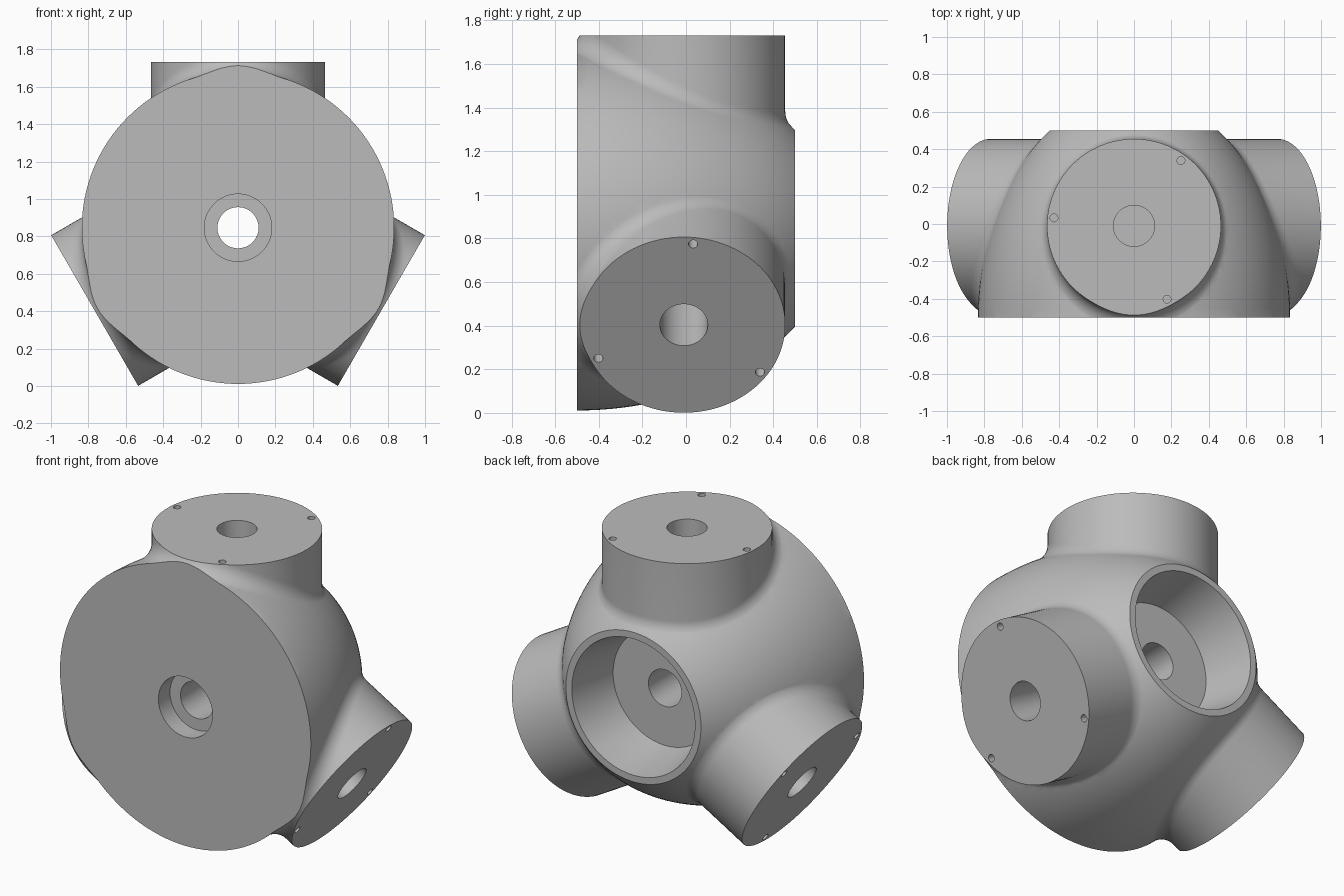
import bpy, bmesh, math
from mathutils import Matrix, Vector

if "Cube" in bpy.data.objects:
    bpy.data.objects.remove(bpy.data.objects["Cube"], do_unlink=True)

CENTRE = Matrix.Translation((0, 0, 0.846))
A, B, DOME_Y = 0.835, 1.187, -0.5        # dome half axes and its centre along y
ARM_R, ARM_Y, ARM_END = 0.465, -0.01, 0.885
FILLET, SINK = 0.1, 0.001
SEG = 96
ARM_TURNS = [CENTRE @ Matrix.Rotation(math.radians(120 * k), 4, 'Y') for k in range(3)]
ALONG_Y = CENTRE @ Matrix.Rotation(-math.pi / 2, 4, 'X')


def add_rings(bm, rings, matrix):
    """Skin a stack of point rings into a closed solid."""
    loops = [[bm.verts.new(matrix @ Vector(p)) for p in ring] for ring in rings]
    n = len(loops[0])
    for low, high in zip(loops, loops[1:]):
        for i in range(n):
            j = (i + 1) % n
            bm.faces.new((low[i], low[j], high[j], high[i]))
    bm.faces.new(loops[0])
    bm.faces.new(loops[-1])


def circle(r, h, seg=SEG, cx=0.0, cy=0.0):
    turn = 2 * math.pi / seg
    return [(cx + r * math.cos(i * turn), cy + r * math.sin(i * turn), h) for i in range(seg)]


def make_object(name, bm):
    bmesh.ops.recalc_face_normals(bm, faces=bm.faces)
    mesh = bpy.data.meshes.new(name)
    bm.to_mesh(mesh)
    bm.free()
    obj = bpy.data.objects.new(name, mesh)
    bpy.context.scene.collection.objects.link(obj)
    return obj


def combine(target, other, operation):
    other.hide_render = True
    mod = target.modifiers.new(operation, 'BOOLEAN')
    mod.operation, mod.solver, mod.object = operation, 'EXACT', other
    bpy.context.view_layer.objects.active = target
    bpy.ops.object.modifier_apply(modifier=mod.name)
    bpy.data.objects.remove(other, do_unlink=True)


def dome_normal(u):
    return Vector((math.cos(u) / A, math.sin(u) / B)).normalized()


def fillet_arc(t, steps=10):
    """Rolling-ball blend from the arm wall to the dome at angle t round the arm."""
    reach = FILLET - SINK
    x = (ARM_R + FILLET) * math.cos(t)
    y = ARM_Y + (ARM_R + FILLET) * math.sin(t)
    lo, hi = -math.pi / 2, math.pi / 2
    for _ in range(50):
        u = (lo + hi) / 2
        if B * math.sin(u) + reach * dome_normal(u).y < y - DOME_Y:
            lo = u
        else:
            hi = u
    n = dome_normal(u)
    rho = A * math.cos(u) + reach * n.x
    ball = Vector((x, y, math.sqrt(rho * rho - x * x)))
    normal = Vector((n.x * x / rho, n.y, n.x * ball.z / rho))
    start = Vector((-math.cos(t), -math.sin(t), 0))
    arc = [ball + FILLET * start.slerp(-normal, k / steps) for k in range(steps + 1)]
    return arc + [arc[-1] - 0.06 * normal]


# Domed body
bm = bmesh.new()
bmesh.ops.create_uvsphere(bm, u_segments=128, v_segments=72, radius=1)
bmesh.ops.transform(bm, verts=bm.verts, matrix=Matrix.Translation((0, DOME_Y, 0)) @ ALONG_Y
                    @ Matrix.Diagonal((A, A, B, 1)))
hub = make_object("hub_body", bm)

# Three arms with blended roots
for turn in ARM_TURNS:
    bm = bmesh.new()
    arcs = [fillet_arc(2 * math.pi * i / SEG) for i in range(SEG)]
    rings = [circle(ARM_R, 1.1, cy=ARM_Y)] + [list(r) for r in zip(*arcs)]
    rings.append(circle(ARM_R * 0.5, 0.1, cy=ARM_Y))
    add_rings(bm, rings, turn)
    combine(hub, make_object("arm", bm), 'UNION')

# Triangular prism trims the arm ends and the flat front and back
bm = bmesh.new()
corners = [Matrix.Rotation(math.radians(60 + 120 * k), 3, 'Y') for k in range(3)]
add_rings(bm, [[c @ Vector((0, y, 2 * ARM_END)) for c in corners] for y in (-0.5, 0.5)], CENTRE)
combine(hub, make_object("trim_prism", bm), 'INTERSECT')

# Central bore with front counterbore and tapered rear cup
bm = bmesh.new()
bore = [(0.18, -0.6), (0.18, -0.39), (0.11, -0.39), (0.11, 0.2), (0.345, 0.2),
        (0.41, 0.5), (0.42, 0.55)]
add_rings(bm, [circle(r, h) for r, h in bore], ALONG_Y)

# Shaft socket and three screw holes in each arm
for turn in ARM_TURNS:
    add_rings(bm, [circle(0.11, h, 64, cy=ARM_Y) for h in (0.38, 1.0)], turn)
    for k in range(3):
        a = math.radians(54.3 + 120 * k)
        cx, cy = 0.43 * math.cos(a), ARM_Y + 0.43 * math.sin(a)
        add_rings(bm, [circle(0.021, h, 24, cx, cy) for h in (0.78, 1.0)], turn)
combine(hub, make_object("hole_cutters", bm), 'DIFFERENCE')

# Grey finish and shading
grey = bpy.data.materials.new("plain_grey")
grey.use_nodes = True
colour = (0.5, 0.5, 0.5, 1)
grey.diffuse_color = colour
grey.node_tree.nodes["Principled BSDF"].inputs["Base Color"].default_value = colour
hub.data.materials.clear()
hub.data.materials.append(grey)
for poly in hub.data.polygons:
    poly.material_index = 0
bpy.ops.object.select_all(action='DESELECT')
hub.select_set(True)
bpy.context.view_layer.objects.active = hub
bpy.ops.object.shade_smooth_by_angle(angle=math.radians(30))
